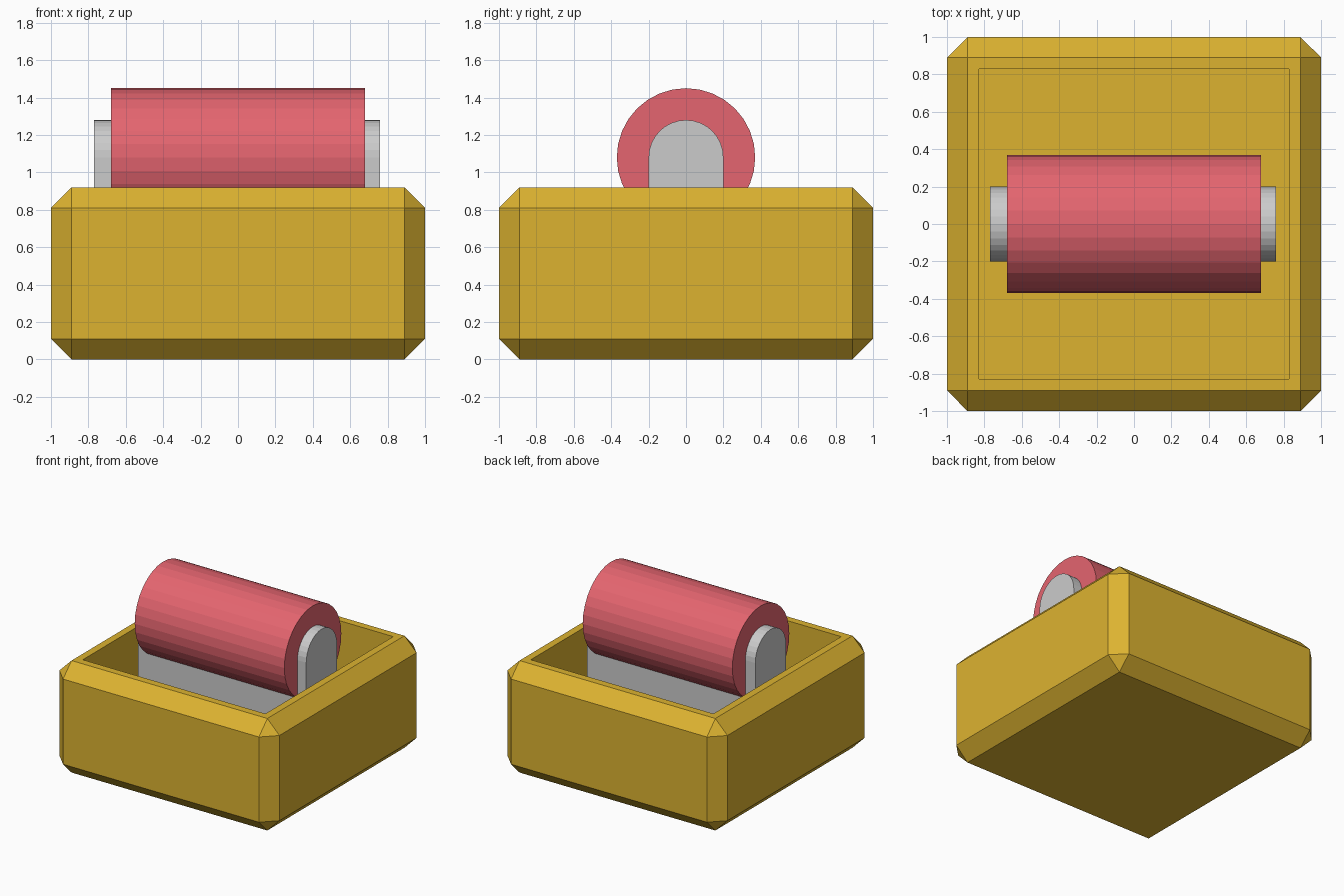
import bpy, bmesh, math

if "Cube" in bpy.data.objects:
    bpy.data.objects.remove(bpy.data.objects["Cube"])

FLOOR = 0.2      # inside floor of the tray
AXIS_Z = 1.08    # height of the roller axis


def material(name, color):
    m = bpy.data.materials.new(name)
    m.diffuse_color = color
    m.use_nodes = True
    m.node_tree.nodes["Principled BSDF"].inputs["Base Color"].default_value = m.diffuse_color
    return m


def add_object(name, bm, mat=None):
    bmesh.ops.recalc_face_normals(bm, faces=bm.faces)
    me = bpy.data.meshes.new(name)
    bm.to_mesh(me)
    bm.free()
    ob = bpy.data.objects.new(name, me)
    bpy.context.collection.objects.link(ob)
    if mat:
        me.materials.append(mat)
    return ob


def extrude_x(name, profile, x0, x1, mat=None):
    """Extrude a closed (y, z) profile along x."""
    bm = bmesh.new()
    face = bm.faces.new([bm.verts.new((x0, y, z)) for y, z in profile])
    ext = bmesh.ops.extrude_face_region(bm, geom=[face], use_keep_orig=True)
    moved = [g for g in ext["geom"] if isinstance(g, bmesh.types.BMVert)]
    bmesh.ops.translate(bm, verts=moved, vec=(x1 - x0, 0, 0))
    return add_object(name, bm, mat)


def arc(radius, start, end, steps):
    return [(radius * math.cos(a), AXIS_Z + radius * math.sin(a))
            for a in (start + (end - start) * i / steps for i in range(steps + 1))]


gold = material("gold", (0.72, 0.45, 0.03, 1))
red = material("red", (0.78, 0.13, 0.16, 1))

# Tray: chamfered block with a hollow sunk into its top
bm = bmesh.new()
bmesh.ops.create_cube(bm, size=1)
for v in bm.verts:
    v.co = (v.co.x * 2, v.co.y * 2, (v.co.z + 0.5) * 0.92)
bmesh.ops.bevel(bm, geom=bm.edges[:], offset=0.11, segments=1, affect='EDGES')
bm.normal_update()
top = max(bm.faces, key=lambda f: f.calc_center_median().z)
bmesh.ops.inset_region(bm, faces=[top], thickness=0.085)
ext = bmesh.ops.extrude_face_region(bm, geom=[top])
bmesh.ops.delete(bm, geom=[top], context='FACES_ONLY') if top.is_valid else None
for v in (g for g in ext["geom"] if isinstance(g, bmesh.types.BMVert)):
    v.co.z = FLOOR
add_object("tray", bm, gold)

# Roller
extrude_x("roller", arc(0.37, 0, math.tau, 32)[:-1], -0.68, 0.68, red)

# Round-topped support standing in the tray
extrude_x("roller_support",
          [(-0.2, FLOOR), (0.2, FLOOR)] + arc(0.2, 0, math.pi, 16),
          -0.77, 0.76)
